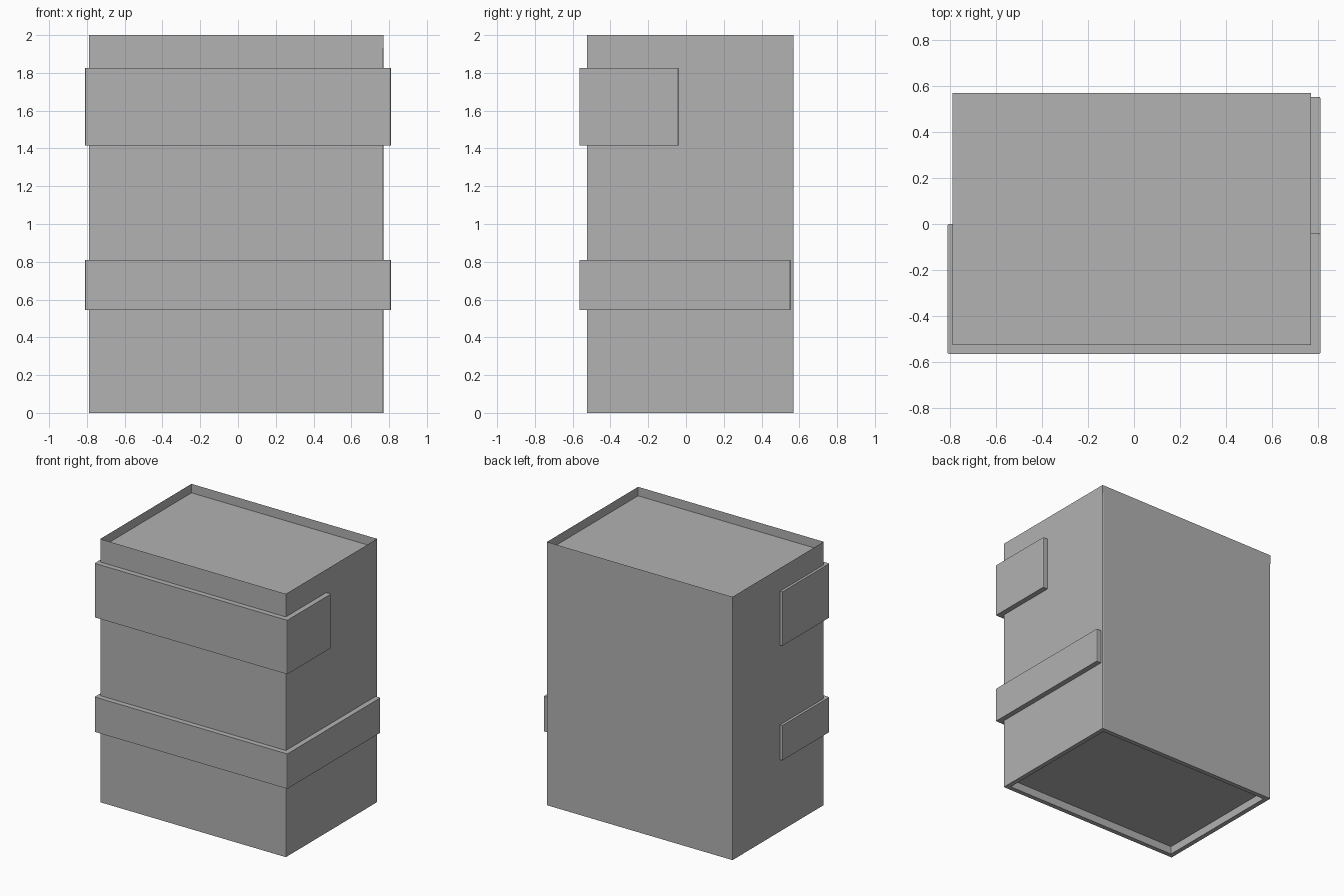
import bpy
import bmesh

default = bpy.data.objects.get("Cube")
if default:
    bpy.data.objects.remove(default, do_unlink=True)

grey = bpy.data.materials.new("plain grey")
grey.use_nodes = True
colour = (0.445, 0.445, 0.445, 1)
grey.diffuse_color = colour
grey.node_tree.nodes["Principled BSDF"].inputs["Base Color"].default_value = colour

LEFT, RIGHT, FRONT, BACK = 0.77, -0.79, -0.525, 0.57
HEIGHT = 2.0
ROUND = 0.006


def prism(bm, outline, z0, z1):
    """Extrude a flat outline upwards; return its bottom face, top face and upright edges."""
    low = [bm.verts.new((x, y, z0)) for x, y in outline]
    high = [bm.verts.new((x, y, z1)) for x, y in outline]
    bottom = bm.faces.new(low[::-1])
    top = bm.faces.new(high)
    n = len(outline)
    for i in range(n):
        j = (i + 1) % n
        bm.faces.new((low[i], low[j], high[j], high[i]))
    uprights = [bm.edges.get((a, b)) for a, b in zip(low, high)]
    return bottom, top, uprights


def finish(bm, name, edges):
    """Soften the given edges and turn the mesh into an object."""
    bmesh.ops.bevel(bm, geom=edges, offset=ROUND, segments=2,
                    profile=0.5, affect='EDGES')
    bmesh.ops.recalc_face_normals(bm, faces=bm.faces)
    mesh = bpy.data.meshes.new(name)
    bm.to_mesh(mesh)
    bm.free()
    mesh.materials.append(grey)
    obj = bpy.data.objects.new(name, mesh)
    bpy.context.collection.objects.link(obj)


def recess(bm, face, rim, dz):
    """Sink a panel into a face, leaving a rim around it."""
    bmesh.ops.inset_region(bm, faces=[face], thickness=rim, depth=0)
    sunk = bmesh.ops.extrude_discrete_faces(bm, faces=[face])["faces"][0]
    bmesh.ops.translate(bm, verts=sunk.verts, vec=(0, 0, dz))


# Body with a sunken panel in the top and in the underside
bm = bmesh.new()
outline = [(RIGHT, FRONT), (LEFT, FRONT), (LEFT, BACK), (RIGHT, BACK)]
bottom, top, uprights = prism(bm, outline, 0, HEIGHT)
recess(bm, top, 0.05, -0.068)
recess(bm, bottom, 0.05, 0.06)
finish(bm, "body", uprights)


# Bands wrapping the front, each with its own reach along the two sides
def band(name, z0, z1, right_end, left_end):
    out_r, out_l, out_f, sink = -0.81, 0.81, -0.565, 0.005
    outline = [
        (out_r, right_end), (out_r, out_f), (out_l, out_f), (out_l, left_end),
        (LEFT - sink, left_end), (LEFT - sink, FRONT + sink),
        (RIGHT + sink, FRONT + sink), (RIGHT + sink, right_end),
    ]
    bm = bmesh.new()
    uprights = prism(bm, outline, z0, z1)[2]
    finish(bm, name, uprights[:4])


band("upper_band", 1.415, 1.825, 0.0, -0.04)
band("lower_band", 0.545, 0.81, 0.0, 0.553)
